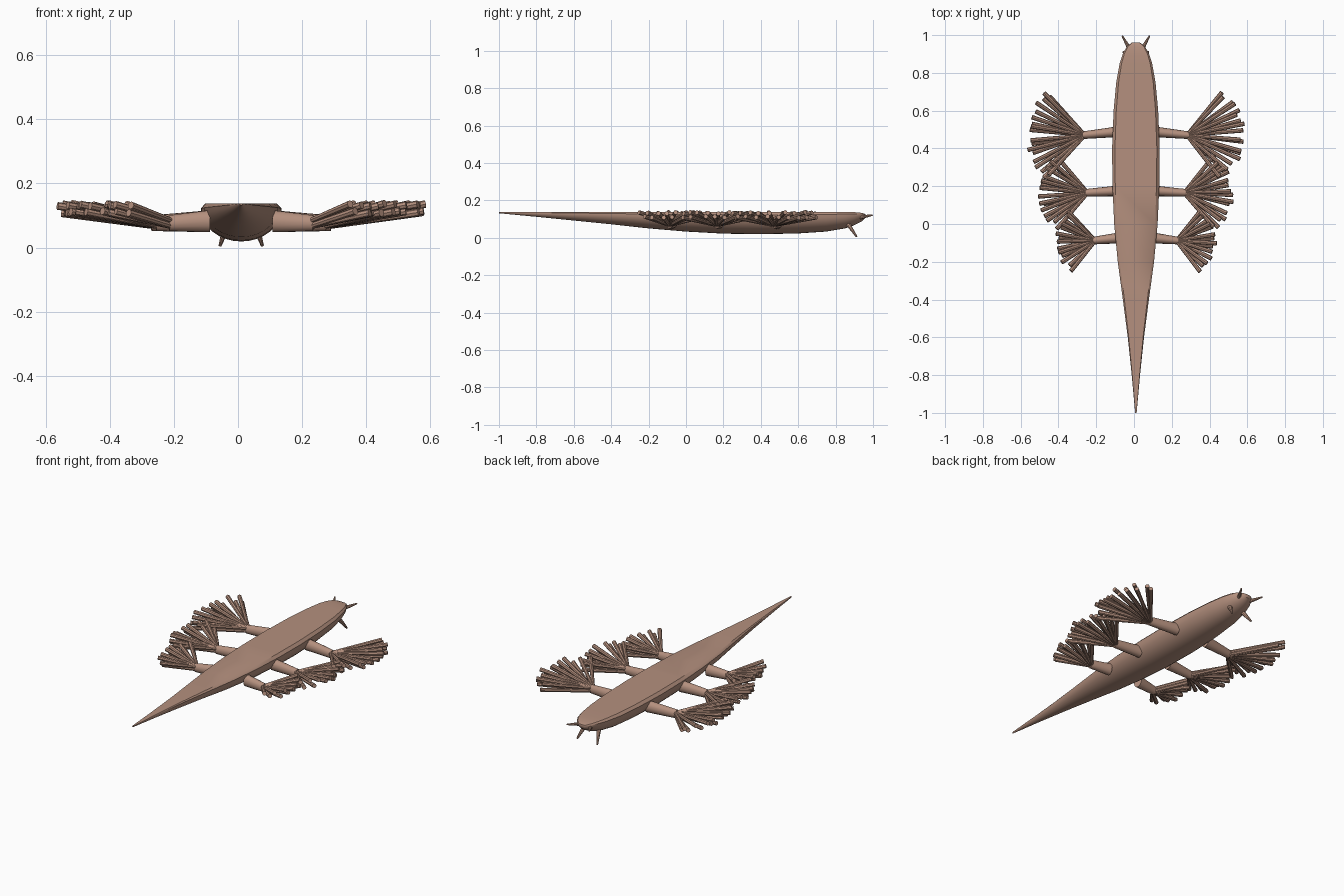
import bpy, bmesh, math, random
from mathutils import Vector

random.seed(4)
cube = bpy.data.objects.get("Cube")
if cube:
    bpy.data.objects.remove(cube, do_unlink=True)

skin = bpy.data.materials.new("dusty_tan_skin")
skin.use_nodes = True
tone = (0.46, 0.28, 0.21, 1)
skin.diffuse_color = tone
skin.node_tree.nodes["Principled BSDF"].inputs["Base Color"].default_value = tone

MID = 0.01   # the body's centre line
TOP = 0.138  # height of the flat back


def finish(bm, name, angle=40):
    bmesh.ops.recalc_face_normals(bm, faces=bm.faces)
    mesh = bpy.data.meshes.new(name)
    bm.to_mesh(mesh)
    bm.free()
    mesh.materials.append(skin)
    obj = bpy.data.objects.new(name, mesh)
    bpy.context.collection.objects.link(obj)
    bpy.ops.object.select_all(action='DESELECT')
    obj.select_set(True)
    bpy.context.view_layer.objects.active = obj
    bpy.ops.object.shade_smooth_by_angle(angle=math.radians(angle))
    return obj


def skin_rings(bm, rings):
    loops = [[bm.verts.new(p) for p in ring] for ring in rings]
    n = len(loops[0])
    for a, b in zip(loops, loops[1:]):
        for i in range(n):
            bm.faces.new((a[i], a[(i + 1) % n], b[(i + 1) % n], b[i]))
    bm.faces.new(loops[0])
    bm.faces.new(loops[-1])


def rod(bm, start, end, r1, r2, sides=8, tall=1.0):
    """Tapered rod; tall stretches its section upright."""
    start, end = Vector(start), Vector(end)
    axis = (end - start).normalized()
    side = axis.cross(Vector((0, 0, 1))).normalized()
    up = side.cross(axis)
    turns = [2 * math.pi * i / sides for i in range(sides)]
    skin_rings(bm, [[c + side * r * math.cos(t) + up * r * tall * math.sin(t) for t in turns]
                    for c, r in ((start, r1), (end, r2))])


# Body: flat back, rounded belly, long pointed tail
stations = [  # y, half width, belly height, back height
    (-1.0, 0.004, 0.131, TOP), (-0.8, 0.022, 0.112, TOP), (-0.6, 0.043, 0.092, TOP),
    (-0.4, 0.069, 0.072, TOP), (-0.2, 0.096, 0.050, TOP), (0.0, 0.115, 0.033, TOP),
    (0.2, 0.124, 0.022, TOP), (0.4, 0.126, 0.019, TOP), (0.6, 0.118, 0.023, TOP),
    (0.75, 0.104, 0.033, TOP), (0.85, 0.086, 0.050, TOP), (0.9, 0.070, 0.067, 0.137),
    (0.94, 0.048, 0.088, 0.133), (0.96, 0.022, 0.106, 0.126)]
rings = []
for y, w, low, high in stations:
    rim = high - 0.13 * (high - low)
    ring = [(MID + w * 0.88, y, high), (MID - w * 0.88, y, high)]
    for i in range(17):
        t = math.pi * i / 16
        ring.append((MID - w * math.cos(t), y, rim - (rim - low) * math.sin(t)))
    rings.append(ring)
bm = bmesh.new()
skin_rings(bm, rings)
finish(bm, "body", 45)

# Three pairs of legs, each ending in a two-layered fan of toes
pairs = [  # name, hip y, ankle x, ankle y, toe length, toes per layer
    ("front", 0.488, 0.28, 0.47, 0.30, 9),
    ("middle", 0.175, 0.265, 0.165, 0.25, 8),
    ("rear", -0.075, 0.225, -0.088, 0.20, 7)]
for name, hip_y, ankle_x, ankle_y, length, count in pairs:
    for side, label in ((1, "left"), (-1, "right")):
        hip = (MID + side * 0.10, hip_y, 0.082)
        ankle = Vector((MID + side * ankle_x, ankle_y, 0.076))
        bm = bmesh.new()
        rod(bm, hip, ankle, 0.028, 0.02, 14, 1.25)
        finish(bm, f"{name}_{label}_leg")

        bm = bmesh.new()
        for layer in range(2):
            for i in range(count):
                spread = (i + 0.5 * layer) / (count - 0.5) * 2 - 1
                a = math.radians(52 * spread + random.uniform(-3, 3))
                reach = length * random.uniform(0.9, 1.02)
                out = Vector((side * math.cos(a), math.sin(a), 0))
                root = ankle + Vector((-side * 0.012, 0, 0.006 - 0.016 * layer))
                tip = ankle + out * reach
                tip.z = 0.134 - 0.022 * layer + random.uniform(-0.005, 0.003)
                rod(bm, root, tip, 0.009, 0.012)
        finish(bm, f"{name}_{label}_toes")

# Feelers on the snout and short spikes beneath the head
for side, label in ((1, "left"), (-1, "right")):
    bm = bmesh.new()
    rod(bm, (MID + side * 0.032, 0.925, 0.108), (MID + side * 0.073, 0.997, 0.121), 0.012, 0.004)
    finish(bm, f"{label}_feeler")
    bm = bmesh.new()
    rod(bm, (MID + side * 0.042, 0.862, 0.08), (MID + side * 0.066, 0.912, 0.006), 0.014, 0.005)
    finish(bm, f"{label}_chin_spike")
